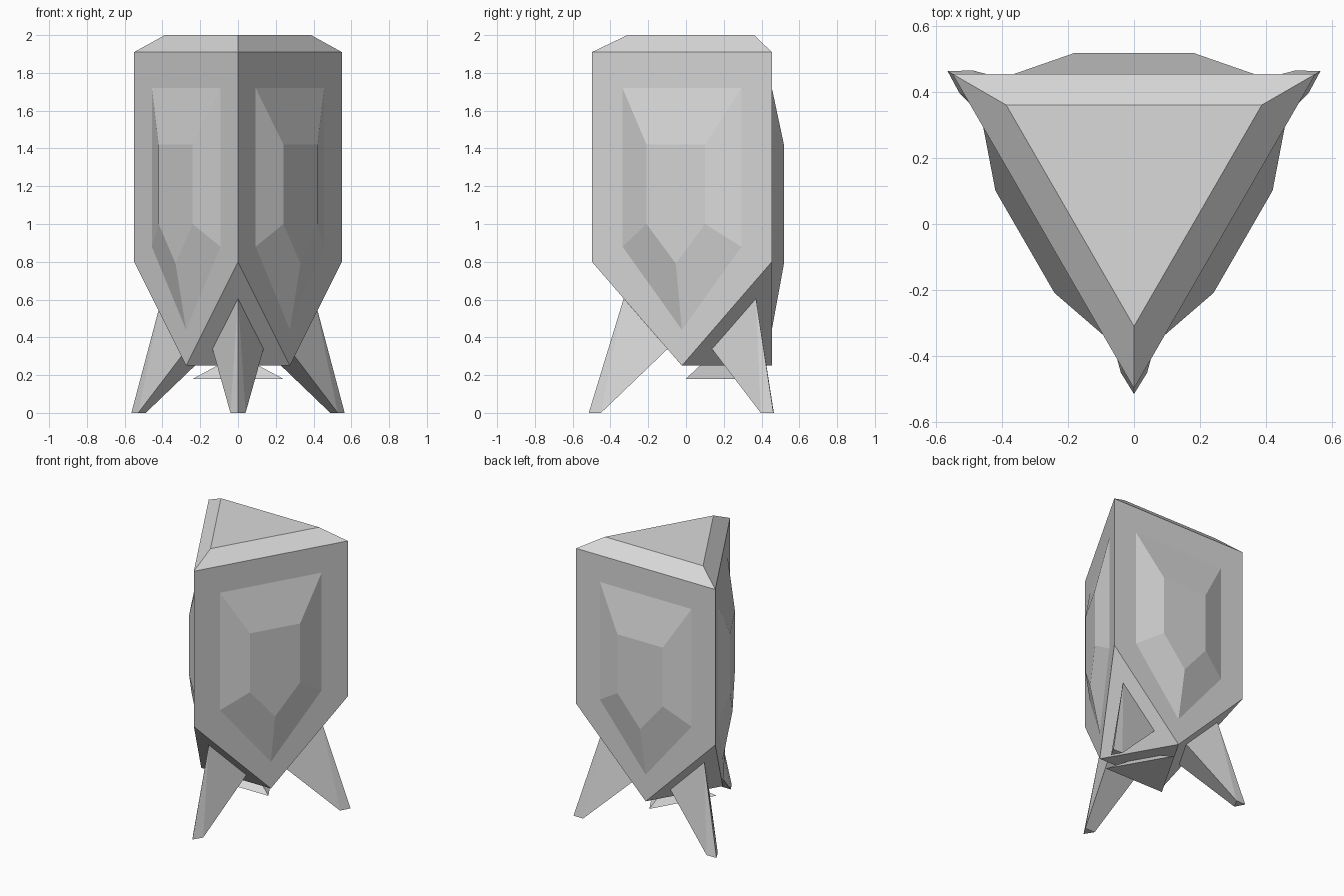
import bpy, bmesh
from math import radians, sqrt
from mathutils import Matrix, Vector

cube = bpy.data.objects.get("Cube")
if cube:
    bpy.data.objects.remove(cube, do_unlink=True)

CENTRE = Vector((0, 0.137, 0))   # axis of the threefold symmetry
R = 0.635                        # corner radius of the prism
INNER = R / 2                    # distance from axis to each side face

grey = bpy.data.materials.new("light_grey")
grey.use_nodes = True
colour = (0.7, 0.7, 0.7, 1)
grey.diffuse_color = colour
grey.node_tree.nodes["Principled BSDF"].inputs["Base Color"].default_value = colour


def turned(point, step):
    """Rotate a point about the axis by a third of a turn per step."""
    return Matrix.Rotation(radians(120 * step), 3, "Z") @ Vector(point) + CENTRE


def solid(name, points):
    """Faceted convex solid through the given points."""
    bm = bmesh.new()
    for p in points:
        bm.verts.new(p)
    bmesh.ops.convex_hull(bm, input=bm.verts)
    bmesh.ops.dissolve_limit(bm, angle_limit=radians(1.5), verts=bm.verts, edges=bm.edges)
    bmesh.ops.recalc_face_normals(bm, faces=bm.faces)
    mesh = bpy.data.meshes.new(name)
    bm.to_mesh(mesh)
    bm.free()
    mesh.materials.append(grey)
    obj = bpy.data.objects.new(name, mesh)
    bpy.context.collection.objects.link(obj)
    return obj


def ring(points):
    return [turned(p, k) for k in range(3) for p in points]


# Triangular hull: bevelled roof, upright corners, undercut lower corners
solid("hull", ring([(0, -0.447, 2.0), (0, -R, 1.91), (0, -R, 0.8), (0, INNER, 0.25)]))

# Flared triangular nozzle under the hull
solid("nozzle", ring([(0, 0.127, 0.25), (0, 0.277, 0.18)]))


def shield(half, top, shoulder, tip, y):
    """Five-sided shield outline at depth y."""
    return [(s * half, y, z) for s in (-1, 1) for z in (top, shoulder)] + [(0, y, tip)]


# Raised panel on each side, one leg at each corner
panel = shield(0.363, 1.72, 0.88, 0.44, INNER) + shield(0.179, 1.42, 1.0, 0.79, INNER + 0.064)
leg = [(0, -0.467, 0.605), (0, -0.652, 0)]
for s in (-1, 1):
    leg += [(s * 0.135, -0.235, 0.338), (s * 0.04, -0.587, 0)]

for k, (side, corner) in enumerate((("back", "front"), ("right", "left"), ("left", "right"))):
    solid(side + "_panel", [turned(p, k) for p in panel])
    solid(corner + "_leg", [turned(p, k) for p in leg])
